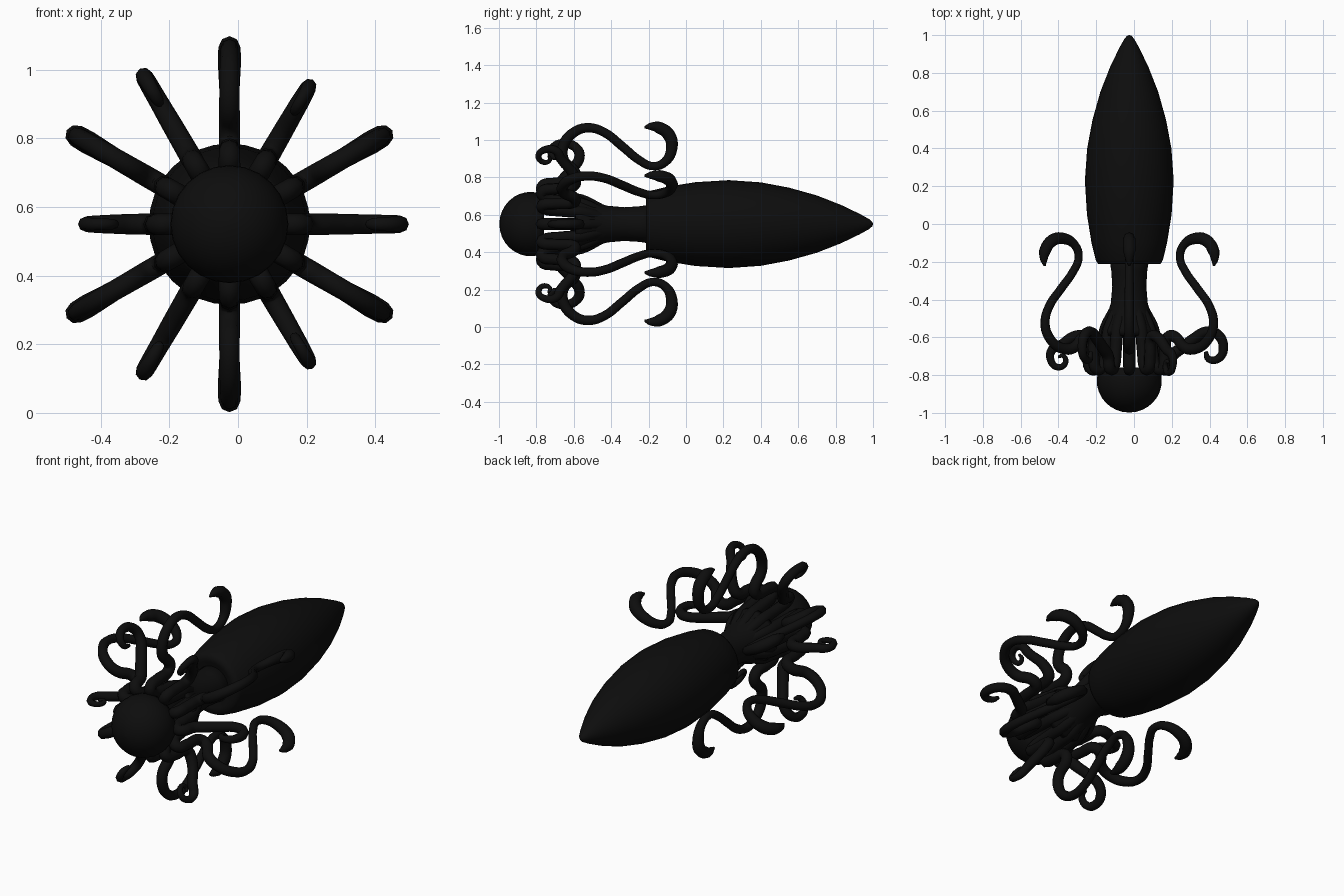
import bpy, math
from mathutils import Vector, Matrix

cube = bpy.data.objects.get("Cube")
if cube:
    bpy.data.objects.remove(cube, do_unlink=True)

AXIS = Vector((-0.025, 0, 0.55))   # the body runs along y through this point

black = bpy.data.materials.new("near_black_skin")
black.use_nodes = True
color = (0.004, 0.004, 0.004, 1)
black.diffuse_color = color
black.node_tree.nodes["Principled BSDF"].inputs["Base Color"].default_value = color


def place(name, mesh):
    """Add a smooth-shaded mesh object on the body axis."""
    obj = bpy.data.objects.new(name, mesh)
    bpy.context.collection.objects.link(obj)
    obj.location = AXIS
    mesh.materials.clear()
    mesh.materials.append(black)
    for face in mesh.polygons:
        face.use_smooth = True
        face.material_index = 0
    return obj


def lathe(name, profile, sides=32):
    """Turn (y, radius) points around the body axis and close both ends."""
    verts, faces = [], []
    for y, r in profile:
        for i in range(sides):
            a = math.tau * i / sides
            verts.append((r * math.cos(a), y, r * math.sin(a)))
    for k in range(len(profile) - 1):
        for i in range(sides):
            j = (i + 1) % sides
            faces.append((k * sides + i, (k + 1) * sides + i,
                          (k + 1) * sides + j, k * sides + j))
    last = (len(profile) - 1) * sides
    faces.append(tuple(range(sides)))
    faces.append(tuple(last + i for i in reversed(range(sides))))
    mesh = bpy.data.meshes.new(name)
    mesh.from_pydata(verts, [], faces)
    return place(name, mesh)


def arm(name, path, angle):
    """Sweep a tapered tube along (y, distance, thickness) points at an angle."""
    curve = bpy.data.curves.new(name, "CURVE")
    curve.dimensions = "3D"
    curve.bevel_depth = 1
    curve.bevel_resolution = 2
    curve.resolution_u = 5
    curve.use_fill_caps = True
    spline = curve.splines.new("BEZIER")
    spline.bezier_points.add(len(path) - 1)
    for p, (y, r, thick) in zip(spline.bezier_points, path):
        p.co = (r, y, 0)
        p.radius = thick
        p.handle_left_type = p.handle_right_type = "AUTO"
    helper = bpy.data.objects.new(name + "_path", curve)
    bpy.context.collection.objects.link(helper)
    graph = bpy.context.evaluated_depsgraph_get()
    mesh = bpy.data.meshes.new_from_object(helper.evaluated_get(graph))
    bpy.data.objects.remove(helper, do_unlink=True)
    mesh.transform(Matrix.Rotation(-math.radians(angle), 4, "Y"))
    place(name, mesh)


# Mantle: long pointed body with a lip at the neck
lathe("mantle", [(-0.19, 0.08), (-0.21, 0.13), (-0.213, 0.165), (-0.19, 0.178),
                 (-0.1, 0.2), (0.05, 0.224), (0.23, 0.235), (0.4, 0.223),
                 (0.55, 0.195), (0.7, 0.153), (0.83, 0.102), (0.93, 0.054),
                 (0.98, 0.026), (0.996, 0.012), (1.0, 0.002)])

# Neck flaring into the arm crown
lathe("neck", [(-0.15, 0.11), (-0.25, 0.095), (-0.33, 0.09), (-0.42, 0.098),
               (-0.5, 0.122), (-0.56, 0.15), (-0.59, 0.15), (-0.57, 0.08)])

# Rounded head held in front of the crown
head = [(-0.83 - 0.168 * math.sin(t), 0.172 * math.cos(t))
        for t in [math.radians(-25 + 114 * i / 10) for i in range(11)]]
lathe("head", head, 24)

# Shared arm root: forward to the head, then folded back and outward
root = [(-0.46, 0.08, 0.03), (-0.56, 0.125, 0.034), (-0.67, 0.142, 0.032),
        (-0.755, 0.165, 0.032), (-0.77, 0.198, 0.031), (-0.7, 0.218, 0.031),
        (-0.6, 0.235, 0.031)]

# Long arms: S curve backward with a thick hooked club
long_arm = root + [(-0.595, 0.275, 0.031), (-0.655, 0.34, 0.03), (-0.655, 0.42, 0.029),
                   (-0.6, 0.49, 0.027), (-0.525, 0.515, 0.025), (-0.44, 0.492, 0.024),
                   (-0.34, 0.415, 0.024), (-0.25, 0.342, 0.023), (-0.18, 0.31, 0.022),
                   (-0.115, 0.33, 0.024), (-0.077, 0.4, 0.03), (-0.09, 0.475, 0.034),
                   (-0.145, 0.516, 0.032), (-0.19, 0.522, 0.02), (-0.222, 0.517, 0.006)]

# Looped arms: outward arch ending in a hook
loop_arm = root[:5] + [(-0.7, 0.225, 0.032), (-0.655, 0.28, 0.031),
                       (-0.61, 0.34, 0.03), (-0.57, 0.41, 0.028),
                       (-0.585, 0.468, 0.027), (-0.65, 0.498, 0.025),
                       (-0.71, 0.475, 0.022), (-0.715, 0.42, 0.018), (-0.675, 0.405, 0.01)]

# Curled arms: small spiral at the end
curl_end = [(-0.64, 0.36, 0.027), (-0.665, 0.408, 0.024), (-0.72, 0.416, 0.02),
            (-0.758, 0.38, 0.017), (-0.735, 0.338, 0.015), (-0.698, 0.35, 0.012),
            (-0.705, 0.377, 0.007)]

for k in range(6):
    arm(f"long_arm_{k + 1}", long_arm, 30 + 60 * k)

for k in range(3):
    arm(f"loop_arm_{k + 1}", loop_arm, 120 * k)
    angle = 60 + 120 * k
    # The two side spirals reach slightly farther out and forward
    dy, dr = (0, 0) if angle == 180 else (-0.03, 0.045)
    curl = [(y + dy, r + dr, t) for y, r, t in curl_end]
    arm(f"curled_arm_{k + 1}", root + [(-0.595, 0.285, 0.03)] + curl, angle)
